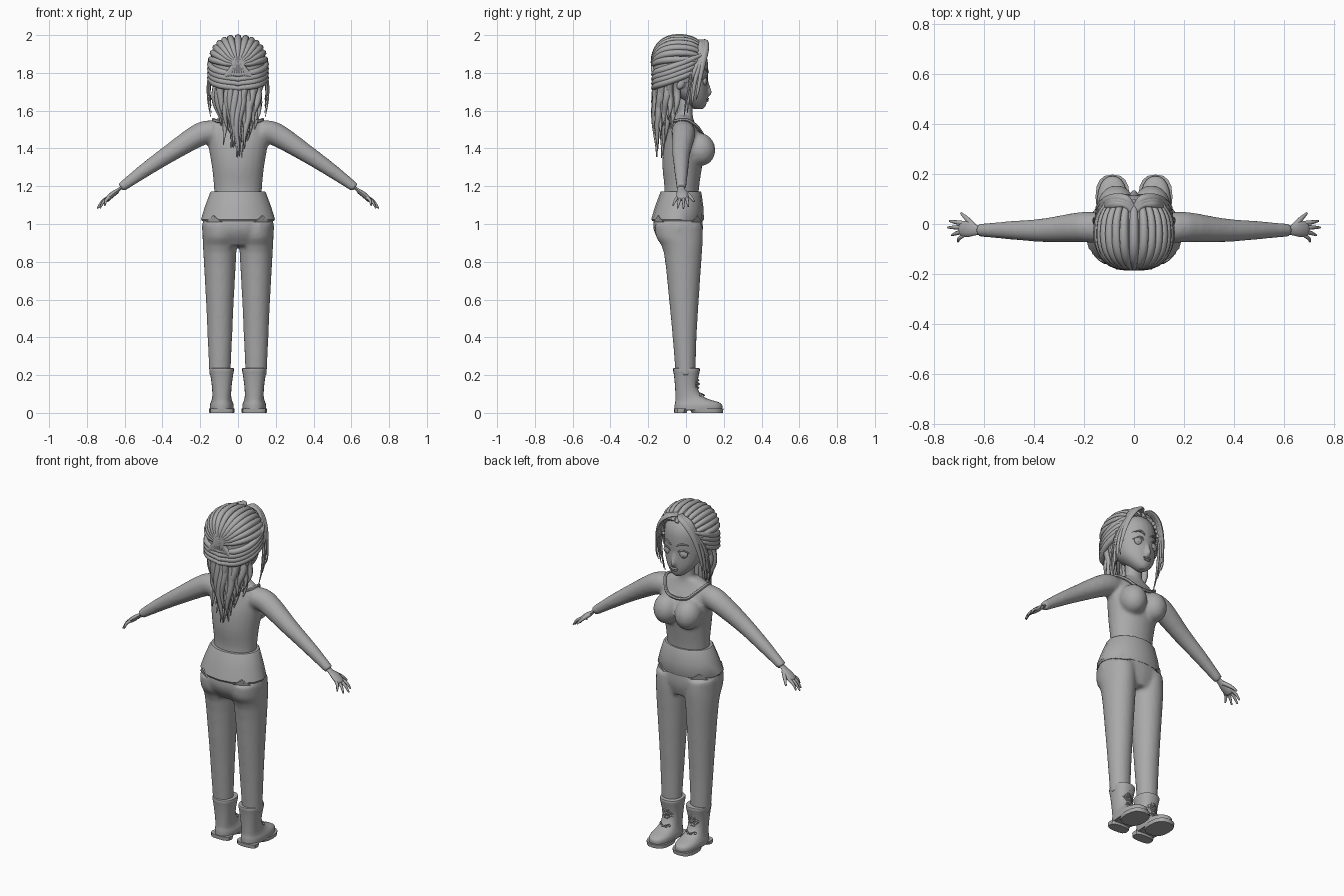
import bpy, bmesh, math, random
from math import sin, cos, pi, radians
from mathutils import Vector, Matrix

if "Cube" in bpy.data.objects:
    bpy.data.objects.remove(bpy.data.objects["Cube"])

random.seed(4)
grey = bpy.data.materials.new("plain grey")
grey.diffuse_color = (0.4, 0.4, 0.4, 1)
grey.use_nodes = True
grey.node_tree.nodes["Principled BSDF"].inputs["Base Color"].default_value = grey.diffuse_color


def spow(v, p):
    return math.copysign(abs(v) ** p, v)


def skin(bm, rings):
    """Join rings of points into a closed skin."""
    vr = [[bm.verts.new(p) for p in r] for r in rings]
    n = len(vr[0])
    for a, b in zip(vr, vr[1:]):
        for i in range(n):
            bm.faces.new((a[i], a[(i + 1) % n], b[(i + 1) % n], b[i]))
    bm.faces.new(vr[0][::-1])
    bm.faces.new(vr[-1])


def smooth_path(pts, k):
    """Catmull-Rom through tuples of any length."""
    P = [Vector(p) for p in pts]
    P = [P[0] * 2 - P[1]] + P + [P[-1] * 2 - P[-2]]
    out = []
    for i in range(1, len(P) - 2):
        a, b, c, d = P[i - 1:i + 3]
        for j in range(k):
            t = j / k
            out.append(0.5 * (b * 2 + (c - a) * t + (a * 2 - b * 5 + c * 4 - d) * t * t
                              + (b * 3 - a - c * 3 + d) * t ** 3))
    return out + [P[-2]]


def loft(bm, rings, seg=24, cx=0, p=1.0, k=3):
    """Horizontal rings given as (z, half width, front y, back y)."""
    out = []
    for z, rx, yf, yb in smooth_path(rings, k):
        out.append([(cx + rx * spow(cos(2 * pi * i / seg), p),
                     (yf + yb) / 2 + (yf - yb) / 2 * spow(sin(2 * pi * i / seg), p), z)
                    for i in range(seg)])
    skin(bm, out)


def tube(bm, pts, seg=8, flat=1.0, ref=(0, 1, 0), k=3):
    """Tapered tube through points (x, y, z, radius)."""
    path = smooth_path(pts, k)
    u, out = Vector(ref), []
    for i, q in enumerate(path):
        t = (path[min(i + 1, len(path) - 1)] - path[max(i - 1, 0)]).to_3d().normalized()
        u = u - t * t.dot(u)
        if u.length < 1e-4:
            u = t.orthogonal()
        u.normalize()
        v = t.cross(u)
        r = max(q[3], 0.001)
        out.append([q.to_3d() + r * (cos(2 * pi * j / seg) * u + flat * sin(2 * pi * j / seg) * v)
                    for j in range(seg)])
    skin(bm, out)


def ball(bm, loc, size, tilt=0):
    m = Matrix.Translation(loc) @ Matrix.Rotation(tilt, 4, 'X') @ Matrix.Diagonal((*size, 1))
    bmesh.ops.create_uvsphere(bm, u_segments=20, v_segments=12, radius=1, matrix=m)


def finish(name, bm, voxel=0, angle=50):
    bmesh.ops.recalc_face_normals(bm, faces=bm.faces)
    me = bpy.data.meshes.new(name)
    bm.to_mesh(me)
    bm.free()
    ob = bpy.data.objects.new(name, me)
    bpy.context.collection.objects.link(ob)
    me.materials.append(grey)
    bpy.context.view_layer.objects.active = ob
    ob.select_set(True)
    if voxel:
        me.shade_smooth()
        r = ob.modifiers.new("blend", 'REMESH')
        r.mode, r.voxel_size, r.use_smooth_shade = 'VOXEL', voxel, True
        s = ob.modifiers.new("soften", 'SMOOTH')
        s.factor, s.iterations = 0.5, 6
    else:
        bpy.ops.object.shade_smooth_by_angle(angle=radians(angle))
    ob.select_set(False)


SIDES = (1, -1)

# torso, bust, neck and sleeves blended together
bm = bmesh.new()
loft(bm, [(1.12, .125, .065, -.12), (1.2, .128, .07, -.115), (1.3, .138, .085, -.125),
          (1.4, .155, .10, -.12), (1.48, .165, .075, -.10), (1.54, .14, .045, -.08),
          (1.575, .08, .035, -.06)])
loft(bm, [(1.52, .06, .04, -.06), (1.58, .05, .036, -.045), (1.68, .05, .04, -.05)])
for s in SIDES:
    ball(bm, (s * .07, .075, 1.395), (.075, .08, .088), .25)
    tube(bm, [(s * .12, -.02, 1.49, .06), (s * .2, -.012, 1.475, .062), (s * .36, -.025, 1.375, .048),
              (s * .5, -.025, 1.28, .037), (s * .62, -.025, 1.192, .026)], 16)
finish("torso_and_sleeves", bm, .01)

# neckline trim
bm = bmesh.new()
half = [(0, .088, 1.475), (.06, .082, 1.485), (.10, .055, 1.52), (.13, 0, 1.553), (.11, -.06, 1.545), (0, -.085, 1.53)]
for s in SIDES:
    tube(bm, [(s * x, y, z, .009) for x, y, z in half], 6)
finish("neckline", bm)

# hands
bm = bmesh.new()
for s in SIDES:
    tube(bm, [(s * .605, -.025, 1.203, .018), (s * .63, -.025, 1.183, .02), (s * .66, -.02, 1.16, .032),
              (s * .69, -.02, 1.135, .03), (s * .698, -.02, 1.128, .015)], 12, .45)
    for y0, tip in ((.003, (.738, .012, 1.092)), (-.013, (.745, -.014, 1.082)),
                    (-.029, (.73, -.045, 1.084)), (-.043, (.705, -.07, 1.098))):
        a, b = Vector((.68, y0, 1.142)), Vector(tip)
        m = a.lerp(b, .5) + Vector((.006, 0, .006))
        tube(bm, [(s * a.x, a.y, a.z, .009), (s * m.x, m.y, m.z, .008), (s * b.x, b.y, b.z, .004)])
    tube(bm, [(s * .64, -.01, 1.172, .012), (s * .668, .02, 1.148, .01), (s * .692, .043, 1.12, .005)])
finish("hands", bm)

# trousers
bm = bmesh.new()
loft(bm, [(1.14, .14, .075, -.13), (1.02, .185, .088, -.172), (.95, .187, .088, -.165), (.885, .14, .07, -.12)])
for s in SIDES:
    loft(bm, [(1.0, .092, .088, -.165), (.93, .092, .09, -.158), (.85, .088, .085, -.118),
              (.6, .074, .068, -.09), (.4, .065, .056, -.071), (.2, .056, .05, -.055)], cx=s * .096)
finish("trousers", bm, .01)

# flared hip yoke with hem and pocket flaps
bm = bmesh.new()
loft(bm, [(1.172, .142, .078, -.133), (1.165, .148, .082, -.137), (1.09, .176, .092, -.165),
          (1.025, .196, .095, -.184), (1.015, .19, .09, -.178)], 16, k=1)
finish("hip_yoke", bm, angle=40)
bm = bmesh.new()
for s in SIDES:
    for front in (1, -1):
        a = [radians(d) * front for d in (32, 48, 64)]
        pts = [(s * .198 * cos(t), -.044 + .142 * sin(t), z) for t, z in zip(a, (1.01, 1.045, 1.01))]
        c = Vector((0, -.044, 1.02))
        skin(bm, [pts, [Vector(p).lerp(c, .06) for p in pts]])
finish("pocket_flaps", bm)

# boots, soles and laces
bm, soles, laces = bmesh.new(), bmesh.new(), bmesh.new()
for s in SIDES:
    cx = s * .086
    loft(bm, [(.015, .062, .19, -.06), (.04, .063, .192, -.06), (.056, .058, .175, -.058), (.068, .054, .135, -.056),
              (.09, .05, .085, -.056), (.14, .052, .06, -.058), (.2, .06, .068, -.064), (.222, .064, .073, -.068),
              (.236, .063, .072, -.067), (.238, .05, .055, -.055)], cx=cx, p=.85, k=2)
    loft(soles, [(0, .062, .003, -.062), (.022, .064, .012, -.064)], 16, cx, .7, 1)
    loft(soles, [(0, .066, .195, .03), (.022, .068, .198, .02)], 16, cx, .8, 1)
    loft(soles, [(.012, .05, .1, -.04), (.024, .05, .1, -.04)], 12, cx, .8, 1)
    for i in range(7):
        z = .085 + i * .02
        y = .095 if i == 0 else .07 - .004 * abs(i - 3)
        for d in SIDES:
            tube(laces, [(cx - d * .03, y - .018, z, .004), (cx, y + .002, z + .008, .004),
                         (cx + d * .03, y - .018, z + .018, .004)], 5, k=2)
            ball(laces, (cx + d * .03, y - .018, z + .009), (.006, .006, .006))
finish("boots", bm)
finish("boot_soles", soles, angle=30)
finish("boot_laces", laces)

# head with nose and ears
bm = bmesh.new()
loft(bm, [(1.608, .02, .09, .04), (1.625, .045, .105, .015), (1.66, .078, .113, -.03), (1.70, .102, .116, -.08),
          (1.76, .118, .116, -.12), (1.82, .122, .118, -.14), (1.88, .118, .112, -.13),
          (1.93, .10, .085, -.11), (1.97, .05, .03, -.07)])
tube(bm, [(0, .105, 1.765, .010), (0, .118, 1.72, .012), (0, .122, 1.695, .015), (0, .108, 1.682, .012)], 10)
ball(bm, (0, .126, 1.694), (.011, .012, .009))
for s in SIDES:
    ball(bm, (s * .122, -.03, 1.745), (.014, .025, .037), -.3)
finish("head", bm, .007)

# eyes with irises, lids, brows and lips
eyes, trim = bmesh.new(), bmesh.new()
for s in SIDES:
    ball(eyes, (s * .05, .098, 1.757), (.028, .013, .024))
    ball(eyes, (s * .048, .108, 1.757), (.014, .005, .016))
    tube(trim, [(s * .02, .108, 1.757, .002), (s * .035, .113, 1.777, .004), (s * .055, .108, 1.782, .004),
                (s * .082, .088, 1.765, .003)], 6)
    tube(trim, [(s * .018, .116, 1.802, .005), (s * .05, .11, 1.818, .006), (s * .085, .086, 1.808, .002)], 6)
ball(trim, (0, .113, 1.663), (.026, .009, .006))
ball(trim, (0, .111, 1.653), (.021, .009, .006))
finish("eyes", eyes)
finish("brows_and_lips", trim)


# hair cap, opened over the face
def scalp(x, y, z, p=.85):
    return Vector((.144 * spow(x, p), -.032 + .145 * spow(y, p), 1.83 + .157 * spow(z, p)))


bm = bmesh.new()
bmesh.ops.create_uvsphere(bm, u_segments=32, v_segments=20, radius=1)
for v in bm.verts:
    v.co = scalp(*v.co)
bmesh.ops.delete(bm, geom=[v for v in bm.verts if v.co.z < 1.74 or (v.co.y > .06 and v.co.z < 1.92)],
                 context='VERTS')
finish("hair_cap", bm)

# combed locks running from the hairline to the tie at the back
bm = bmesh.new()
for i in range(13):
    a = radians(-78 + 13 * i)
    start = 35 + 12 * abs(sin(a))
    pts = []
    for j in range(9):
        t = radians(start + (172 - start) * j / 8)
        q = scalp(sin(a) * sin(t), cos(t), cos(a) * sin(t))
        pts.append((*q, .011 + .008 * sin(pi * j / 8)))
    pts.append((.07 * sin(a), -.17, 1.785, .012))
    tube(bm, pts, k=2)
finish("combed_locks", bm)

# side bands swept back to the tie
bm = bmesh.new()
for s in SIDES:
    for i in range(4):
        d = .024 * i
        tube(bm, [(s * .112, .082 - .01 * i, 1.895 - d, .009), (s * .142, .01, 1.865 - d, .016),
                  (s * .14, -.08, 1.83 - d, .018), (s * .09, -.155, 1.805 - d, .018),
                  (-s * .01, -.172, 1.79 - d, .013)], k=4)
finish("swept_bands", bm)

# parted fringe framing the face
bm = bmesh.new()
for s in SIDES:
    for i in range(3):
        e = .012 * i
        tube(bm, [(s * .004, .07 - e, 1.965, .010), (s * .035, .104 - e, 1.968, .015),
                  (s * .085, .106 - e, 1.93 + e / 2, .018), (s * .122, .092 - e, 1.86, .016),
                  (s * (.142 + e / 3), .075 - 2 * e, 1.77, .011),
                  (s * .15, .062 - 2 * e, 1.70 - e, .008), (s * .142, .055 - 2 * e, 1.66 - 3 * e, .002)], flat=.6, k=4)
    tube(bm, [(s * .145, .03, 1.82, .006), (s * .16, .02, 1.74, .006), (s * .158, .0, 1.65, .005),
              (s * .145, -.01, 1.57, .002)], 6)
finish("fringe", bm)

# long loose strands down the back
bm = bmesh.new()
for layer in range(2):
    for i in range(15):
        u = -1 + i / 7
        x0 = .125 * u
        y0 = -.160 + .085 * u * u + .035 * layer
        end = 1.33 + .16 * u * u + random.uniform(0, .12)
        ph, pts = random.uniform(0, 2 * pi), []
        for j in range(8):
            f = j / 7
            pts.append((x0 * (1 - .22 * f) + .010 * sin(ph + 8 * f),
                        y0 - .02 * f * u * u + .006 * cos(ph + 7 * f), 1.80 + (end - 1.80) * f,
                        .019 * (1 - f ** 3) * (.8 + .2 * sin(pi * f)) + .002))
        tube(bm, pts, k=3)
finish("loose_strands", bm)
